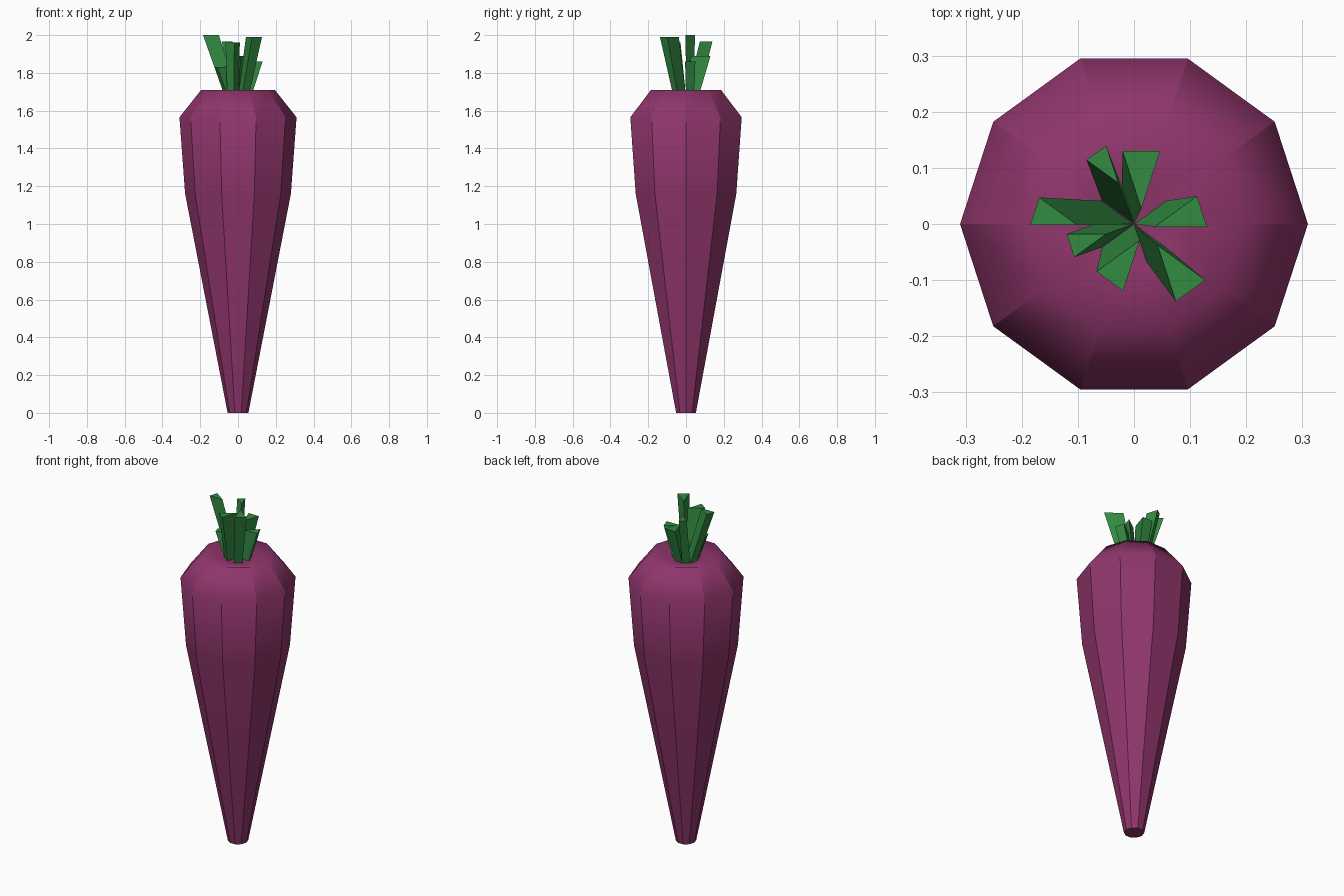
import bpy, bmesh
from math import cos, sin, radians

if "Cube" in bpy.data.objects:
    bpy.data.objects.remove(bpy.data.objects["Cube"])

SIDES = 10
STEP = 360 / SIDES


def polar(r, deg, z, cx=0.0, cy=0.0):
    return (cx + r * cos(radians(deg)), cy + r * sin(radians(deg)), z)


def material(name, rgb):
    m = bpy.data.materials.new(name)
    m.diffuse_color = (*rgb, 1)
    m.use_nodes = True
    m.node_tree.nodes["Principled BSDF"].inputs["Base Color"].default_value = m.diffuse_color
    return m


def finish(bm, name, mat):
    bmesh.ops.recalc_face_normals(bm, faces=bm.faces)
    mesh = bpy.data.meshes.new(name)
    bm.to_mesh(mesh)
    bm.free()
    mesh.materials.append(mat)
    obj = bpy.data.objects.new(name, mesh)
    bpy.context.collection.objects.link(obj)
    return obj


purple = material("root_purple", (0.275, 0.036, 0.147))
green = material("leaf_green", (0.033, 0.26, 0.055))

# Root: ten-sided lathed profile (radius, height) with a shallow dip on top
profile = [(0.055, 0), (0.28, 1.16), (0.31, 1.565), (0.195, 1.71), (0.07, 1.68)]
bm = bmesh.new()
rings = [[bm.verts.new(polar(r, i * STEP, z)) for i in range(SIDES)] for r, z in profile]
for k, (low, high) in enumerate(zip(rings, rings[1:])):
    for i in range(SIDES):
        j = (i + 1) % SIDES
        bm.faces.new((low[i], low[j], high[j], high[i])).smooth = True
        # facet edges stay crisp, profile bends stay soft
        if k < 3:
            bm.edges.get((low[i], high[i])).smooth = False
bm.faces.new(rings[0][::-1])
bm.faces.new(rings[-1]).smooth = True
for v, w in zip(rings[0], rings[0][1:] + rings[0][:1]):
    bm.edges.get((v, w)).smooth = False
finish(bm, "root", purple)

# Stalks: pie-slice wedges leaning outward
# (sector start angle, tip inner corner x, y, tip height, tip radius)
stalks = [
    (0, 0.037, -0.005, 1.86, 0.093),
    (72, 0.013, 0.027, 1.89, 0.108),
    (108, -0.028, 0.073, 1.965, 0.070),
    (144, -0.101, -0.002, 2.00, 0.084),
    (180, -0.050, -0.018, 1.83, 0.070),
    (216, 0.010, -0.029, 1.96, 0.095),
    (288, 0.042, -0.038, 1.99, 0.105),
]
for n, (a, x, y, z, r) in enumerate(stalks, 1):
    bm = bmesh.new()
    base = [bm.verts.new(p) for p in
            ((0, 0, 1.675), polar(0.07, a, 1.675), polar(0.07, a + STEP, 1.675))]
    tip = [bm.verts.new(p) for p in
           ((x, y, z), polar(r, a, z, x, y), polar(r, a + STEP, z, x, y))]
    bm.faces.new(base[::-1])
    bm.faces.new(tip)
    for i in range(3):
        j = (i + 1) % 3
        bm.faces.new((base[i], base[j], tip[j], tip[i]))
    finish(bm, f"stalk_{n}", green)
